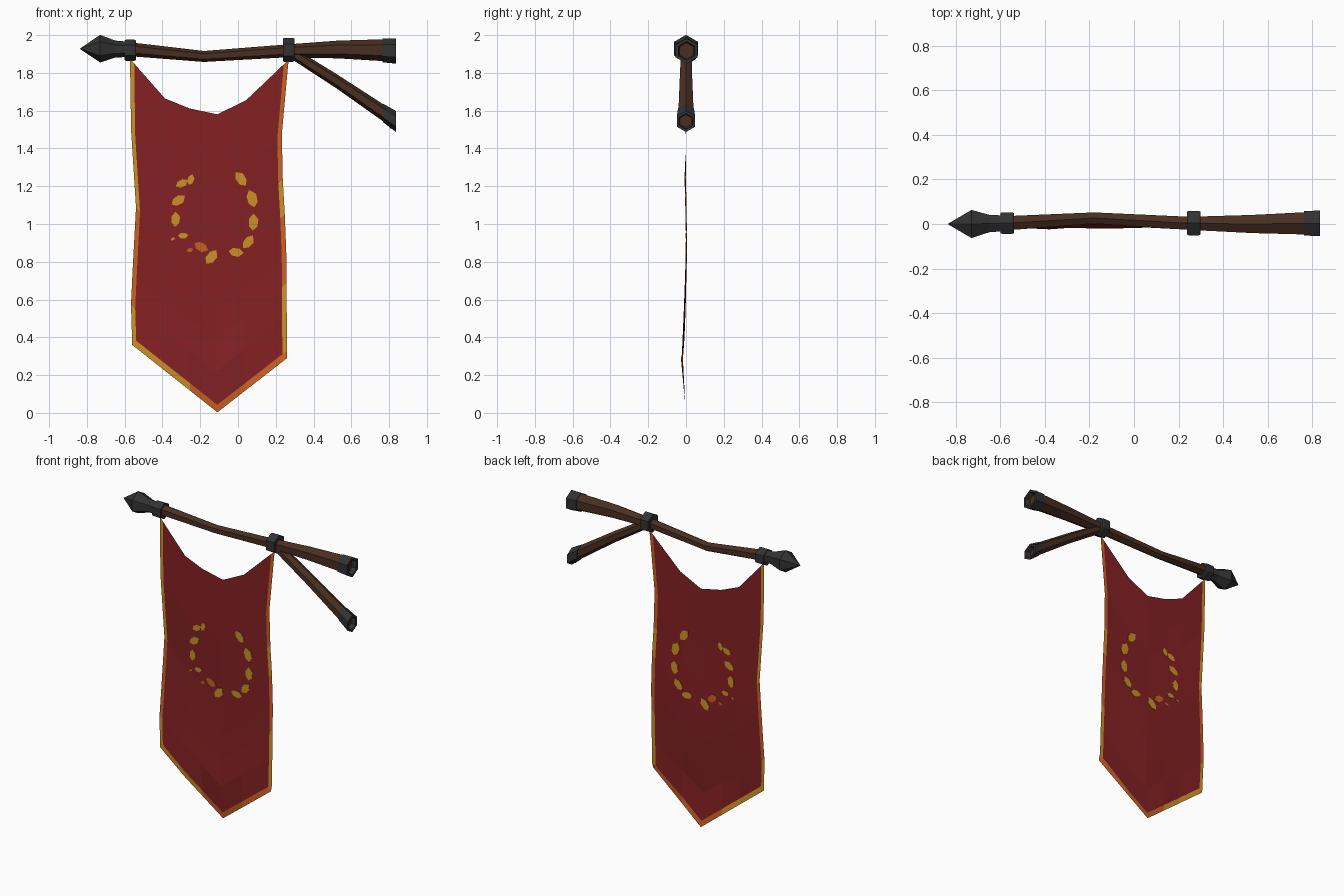
import bpy, bmesh, math
from mathutils import Vector
from mathutils.bvhtree import BVHTree

if "Cube" in bpy.data.objects:
    bpy.data.objects.remove(bpy.data.objects["Cube"])


def mat(name, rgb):
    m = bpy.data.materials.new(name)
    m.diffuse_color = (*rgb, 1)
    m.use_nodes = True
    m.node_tree.nodes["Principled BSDF"].inputs["Base Color"].default_value = m.diffuse_color
    return m


RED = mat("red cloth", (0.23, 0.015, 0.017))
GOLD = mat("gold trim", (0.62, 0.28, 0.02))
ORANGE = mat("orange trim", (0.58, 0.12, 0.02))
WOOD = mat("dark wood", (0.065, 0.028, 0.015))
METAL = mat("dark metal", (0.032, 0.032, 0.033))


def finish(name, bm, mats):
    me = bpy.data.meshes.new(name)
    bm.to_mesh(me)
    bm.free()
    for m in mats:
        me.materials.append(m)
    ob = bpy.data.objects.new(name, me)
    bpy.context.collection.objects.link(ob)
    return ob


def tube(name, rings, mats, end_mat=0, sides=6):
    """Loft hexagonal rings (x, y, z, radius) along x, a corner pointing up."""
    bm = bmesh.new()
    loops = []
    for x, y, z, r in rings:
        loops.append([bm.verts.new((x, y + r * math.sin(k * math.tau / sides),
                                    z + r * math.cos(k * math.tau / sides)))
                      for k in range(sides)])
    for a, b in zip(loops, loops[1:]):
        for k in range(sides):
            j = (k + 1) % sides
            bm.faces.new((a[k], a[j], b[j], b[k]))
    bm.faces.new(loops[0])
    bm.faces.new(loops[-1]).material_index = end_mat
    bmesh.ops.remove_doubles(bm, verts=bm.verts, dist=0.0005)
    bmesh.ops.recalc_face_normals(bm, faces=bm.faces)
    return finish(name, bm, mats)


# Pole and slanted brace
tube("pole", [(-0.58, 0.003, 1.926, 0.037), (-0.18, 0.027, 1.887, 0.029),
              (0.25, 0.003, 1.916, 0.034), (0.53, 0.0, 1.924, 0.047),
              (0.775, 0.003, 1.92, 0.058)], [WOOD])
tube("brace", [(0.27, 0.003, 1.915, 0.033), (0.52, 0.0, 1.757, 0.038),
               (0.78, 0.0, 1.581, 0.046)], [WOOD])


# Metal fittings: end caps with recessed wooden cores, collars and spear tip
def end_cap(name, start, end):
    x, y, z, r = end
    tube(name, [start, end, (x, y, z, r * 0.75), (x - 0.03, y, z, r * 0.65)],
         [METAL, WOOD], end_mat=1)


end_cap("pole_end_cap", (0.765, 0.003, 1.919, 0.063), (0.836, 0.003, 1.916, 0.067))
end_cap("brace_end_cap", (0.768, 0.0, 1.588, 0.049), (0.836, 0.0, 1.543, 0.056))
for name, x, z, r in (("left_collar", -0.57, 1.92, 0.056),
                      ("right_collar", 0.268, 1.922, 0.064)):
    tube(name, [(x - 0.03, 0.004, z, r * 0.93), (x - 0.022, 0.004, z, r),
                (x + 0.022, 0.004, z, r), (x + 0.03, 0.004, z, r * 0.93)], [METAL])
tube("spear_tip", [(-0.838, 0, 1.928, 0.0), (-0.73, 0, 1.928, 0.073),
                   (-0.65, 0.002, 1.926, 0.045), (-0.59, 0.003, 1.925, 0.041)], [METAL])


# Cloth: rows run from the sagging top edge to the pointed bottom edge
def lerp(table, t):
    for (a, va), (b, vb) in zip(table, table[1:]):
        if t <= b:
            return va + (vb - va) * (t - a) / (b - a)
    return table[-1][1]


LEFT = [(0, -0.572), (0.25, -0.566), (0.52, -0.54), (0.85, -0.567), (1, -0.56)]
RIGHT = [(0, 0.268), (0.25, 0.232), (0.4, 0.237), (0.6, 0.255), (1, 0.26)]
TOP = [(0, 1.875), (0.22, 1.665), (0.512, 1.565), (0.732, 1.655), (1, 1.87)]
BOTTOM = [(0, 0.36), (0.55, 0.003), (1, 0.29)]
SWAY = [(0, 0), (0.25, -0.005), (0.55, 0.004), (0.75, -0.008), (0.95, -0.028)]
ROWS = [0, 0.13, 0.25, 0.4, 0.52, 0.65, 0.75, 0.86, "hem", 1]
COLS = [0, 0.027, 0.22, 0.375, 0.55, 0.732, 0.97, 1]

bm = bmesh.new()
grid = []
for row in ROWS:
    line = []
    for u in COLS:
        top, bot = lerp(TOP, u), lerp(BOTTOM, u)
        f = 1 - 0.04 / (top - bot) if row == "hem" else row
        x = lerp(LEFT, f) * (1 - u) + lerp(RIGHT, f) * u
        z = top + (bot - top) * f
        y = lerp(SWAY, f) * (0.55 + 0.45 * math.sin(math.pi * u))
        if z < 0.3:
            y = -0.028 * z / 0.3
        line.append(bm.verts.new((x, y, z)))
    grid.append(line)
nr, nc = len(ROWS) - 1, len(COLS) - 1
for i in range(nr):
    for j in range(nc):
        f = bm.faces.new((grid[i][j], grid[i + 1][j], grid[i + 1][j + 1], grid[i][j + 1]))
        # trim along both sides and the hem, alternating gold and orange
        if j == 0:
            f.material_index = 2 if 4 <= i <= 6 else 1
        elif j == nc - 1:
            f.material_index = 1 if i in (3, 6, 7) else 2
        elif i == nr - 1:
            f.material_index = 1 if j < 3 else 2
tree = BVHTree.FromBMesh(bm)
finish("banner_cloth", bm, [RED, GOLD, ORANGE])

# Wreath: thin leaf plates (x, z, tilt in degrees, half length, orange?)
LEAVES = [(-0.25, 1.235, 70, 0.03, 0), (-0.297, 1.215, 25, 0.035, 0),
          (-0.315, 1.125, 30, 0.042, 0), (-0.33, 1.025, 85, 0.04, 0),
          (-0.29, 0.938, 0, 0.028, 0), (-0.345, 0.92, 30, 0.012, 0),
          (-0.255, 0.862, 10, 0.018, 1), (-0.195, 0.878, -30, 0.04, 1),
          (-0.14, 0.825, 50, 0.045, 0), (-0.01, 0.85, -10, 0.04, 0),
          (0.055, 0.905, 50, 0.042, 0), (0.082, 1.01, 85, 0.045, 0),
          (0.075, 1.135, 105, 0.048, 0), (0.015, 1.24, 125, 0.045, 0)]
OUTLINE = [(1, 0.1), (0.35, 0.55), (-0.5, 0.5), (-1, 0), (-0.5, -0.5), (0.4, -0.55)]
bm = bmesh.new()
for x, z, deg, size, orange in LEAVES:
    c, s = math.cos(math.radians(deg)) * size, math.sin(math.radians(deg)) * size
    front, back = [], []
    for a, b in OUTLINE:
        px, pz = x + a * c - b * s, z + a * s + b * c
        hit = tree.ray_cast(Vector((px, -1, pz)), Vector((0, 1, 0)))[0]
        y = hit.y if hit else 0
        front.append(bm.verts.new((px, y - 0.003, pz)))
        back.append(bm.verts.new((px, y + 0.003, pz)))
    faces = [bm.faces.new(front), bm.faces.new(back[::-1])]
    for k in range(6):
        j = (k + 1) % 6
        faces.append(bm.faces.new((front[j], front[k], back[k], back[j])))
    for f in faces:
        f.material_index = orange
bmesh.ops.recalc_face_normals(bm, faces=bm.faces)
finish("wreath_leaves", bm, [GOLD, ORANGE])
